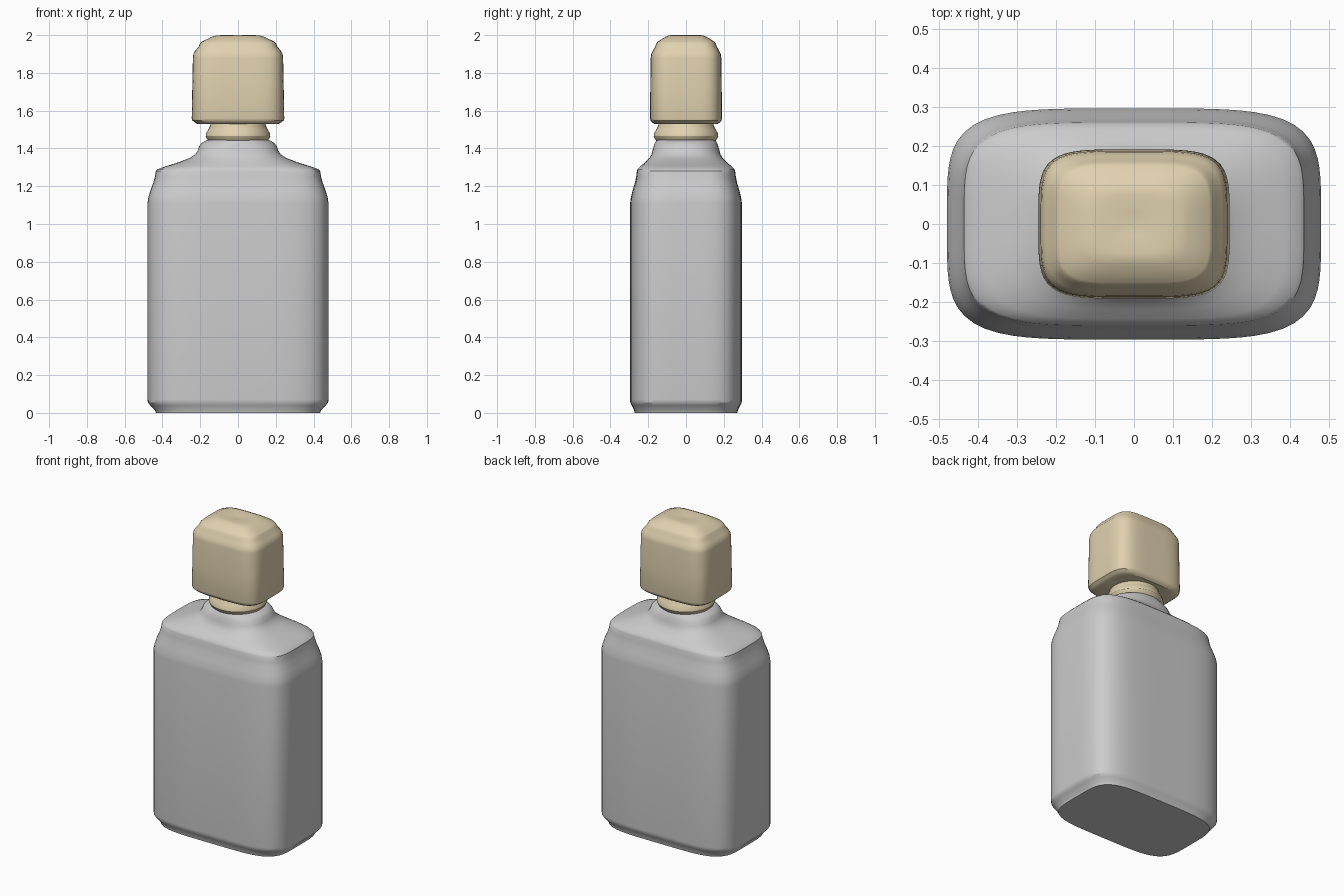
import bpy, bmesh, math

gold = bpy.data.materials.new("warm_gold")
gold.diffuse_color = (0.75, 0.64, 0.43, 1)


def loft(name, rings, mat=None, seg=96):
    """Loft superellipse rings (z, half width, half depth, squareness)."""
    bm = bmesh.new()
    loops = []
    for z, a, b, n in rings:
        loop = []
        for i in range(seg):
            t = 2 * math.pi * i / seg
            c, s = math.cos(t), math.sin(t)
            r = (abs(c) ** n + abs(s) ** n) ** (-1 / n)
            loop.append(bm.verts.new((a * r * c, b * r * s, z)))
        loops.append(loop)
    for lo, hi in zip(loops, loops[1:]):
        for i in range(seg):
            j = (i + 1) % seg
            bm.faces.new((lo[i], lo[j], hi[j], hi[i]))
    bm.faces.new(loops[0][::-1])
    bm.faces.new(loops[-1])
    me = bpy.data.meshes.new(name)
    bm.to_mesh(me)
    bm.free()
    ob = bpy.data.objects.new(name, me)
    bpy.context.collection.objects.link(ob)
    if mat:
        me.materials.append(mat)
    bpy.ops.object.select_all(action='DESELECT')
    ob.select_set(True)
    bpy.context.view_layer.objects.active = ob
    bpy.ops.object.shade_smooth_by_angle(angle=math.radians(32))
    return ob


# Bottle: chamfered foot, straight walls, tapered shoulder, round neck
loft("bottle_body", [
    (0.00, 0.435, 0.272, 4.5), (0.015, 0.440, 0.275, 4.5),
    (0.04, 0.465, 0.287, 4.5), (0.055, 0.477, 0.295, 4.5),
    (0.07, 0.479, 0.296, 4.5), (1.11, 0.479, 0.296, 4.5),
    (1.14, 0.475, 0.292, 4.5), (1.18, 0.463, 0.282, 4.5),
    (1.22, 0.448, 0.270, 4.5), (1.25, 0.440, 0.264, 4.5),
    (1.28, 0.435, 0.260, 4.5), (1.29, 0.425, 0.257, 4.4),
    (1.305, 0.385, 0.243, 4.1), (1.325, 0.320, 0.218, 3.6),
    (1.35, 0.255, 0.193, 3.0), (1.37, 0.225, 0.182, 2.7),
    (1.39, 0.213, 0.177, 2.5), (1.415, 0.204, 0.170, 2.4),
    (1.43, 0.190, 0.164, 2.2), (1.445, 0.165, 0.155, 2.0)])

# Collar between neck and cap
loft("collar", [
    (1.435, 0.150, 0.150, 2), (1.45, 0.164, 0.164, 2),
    (1.465, 0.171, 0.171, 2), (1.48, 0.169, 0.169, 2),
    (1.50, 0.157, 0.157, 2), (1.52, 0.147, 0.147, 2),
    (1.545, 0.143, 0.143, 2)], gold)

# Square cap with stepped, slightly dished top
loft("cap", [
    (1.53, 0.215, 0.168, 4.5), (1.537, 0.228, 0.178, 4.5),
    (1.548, 0.242, 0.188, 4.5), (1.56, 0.245, 0.191, 4.5),
    (1.72, 0.242, 0.189, 4.5), (1.88, 0.239, 0.187, 4.5),
    (1.90, 0.236, 0.184, 4.5), (1.92, 0.225, 0.174, 4.5),
    (1.94, 0.208, 0.163, 4.5), (1.957, 0.201, 0.157, 4.5),
    (1.965, 0.193, 0.150, 4.4), (1.982, 0.157, 0.125, 4.3),
    (1.991, 0.140, 0.108, 4.2), (1.998, 0.115, 0.092, 4.0),
    (2.00, 0.085, 0.075, 3.5), (1.996, 0.04, 0.03, 2.5),
    (1.994, 0.01, 0.01, 2)], gold)
